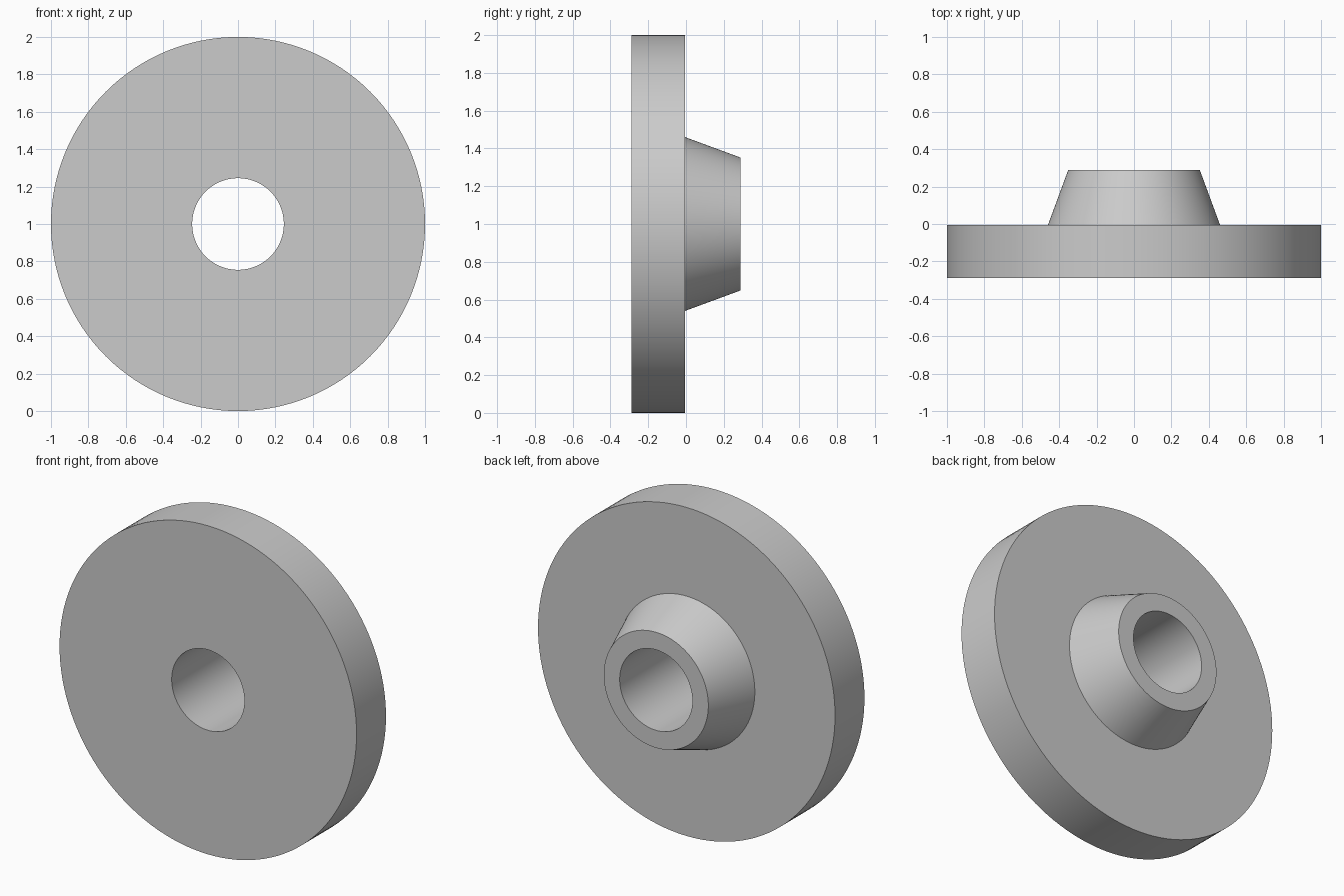
import bpy, bmesh, math
from mathutils import Vector

cube = bpy.data.objects.get("Cube")
if cube:
    bpy.data.objects.remove(cube, do_unlink=True)

# Plain grey material
grey = bpy.data.materials.new("plain_grey")
grey.use_nodes = True
colour = (0.6, 0.6, 0.6, 1)
grey.diffuse_color = colour
grey.node_tree.nodes["Principled BSDF"].inputs["Base Color"].default_value = colour

# Main dimensions
disc_radius, bore_radius = 1.0, 0.245
hub_base_radius, hub_tip_radius = 0.46, 0.352
front, step, back = -0.288, -0.005, 0.288

# Closed half-section as (radius, y), turned about the y axis
section = [
    (bore_radius, front),
    (disc_radius, front),
    (disc_radius, step),
    (hub_base_radius, step),
    (hub_tip_radius, back),
    (bore_radius, back),
]

bm = bmesh.new()
verts = [bm.verts.new((r, y, 0)) for r, y in section]
edges = [bm.edges.new((verts[i - 1], verts[i])) for i in range(len(verts))]
bmesh.ops.spin(bm, geom=verts + edges, cent=Vector(), axis=Vector((0, 1, 0)),
               angle=math.tau, steps=128)
bmesh.ops.remove_doubles(bm, verts=bm.verts[:], dist=0.0005)
bmesh.ops.recalc_face_normals(bm, faces=bm.faces[:])

# Flanged disc with tapered hub and through bore
mesh = bpy.data.meshes.new("flanged_disc")
bm.to_mesh(mesh)
bm.free()
mesh.materials.append(grey)
disc = bpy.data.objects.new("flanged_disc", mesh)
disc.location.z = disc_radius
bpy.context.collection.objects.link(disc)

# Smooth round walls, crisp rims
bpy.ops.object.select_all(action="DESELECT")
disc.select_set(True)
bpy.context.view_layer.objects.active = disc
bpy.ops.object.shade_smooth_by_angle(angle=math.radians(30))
